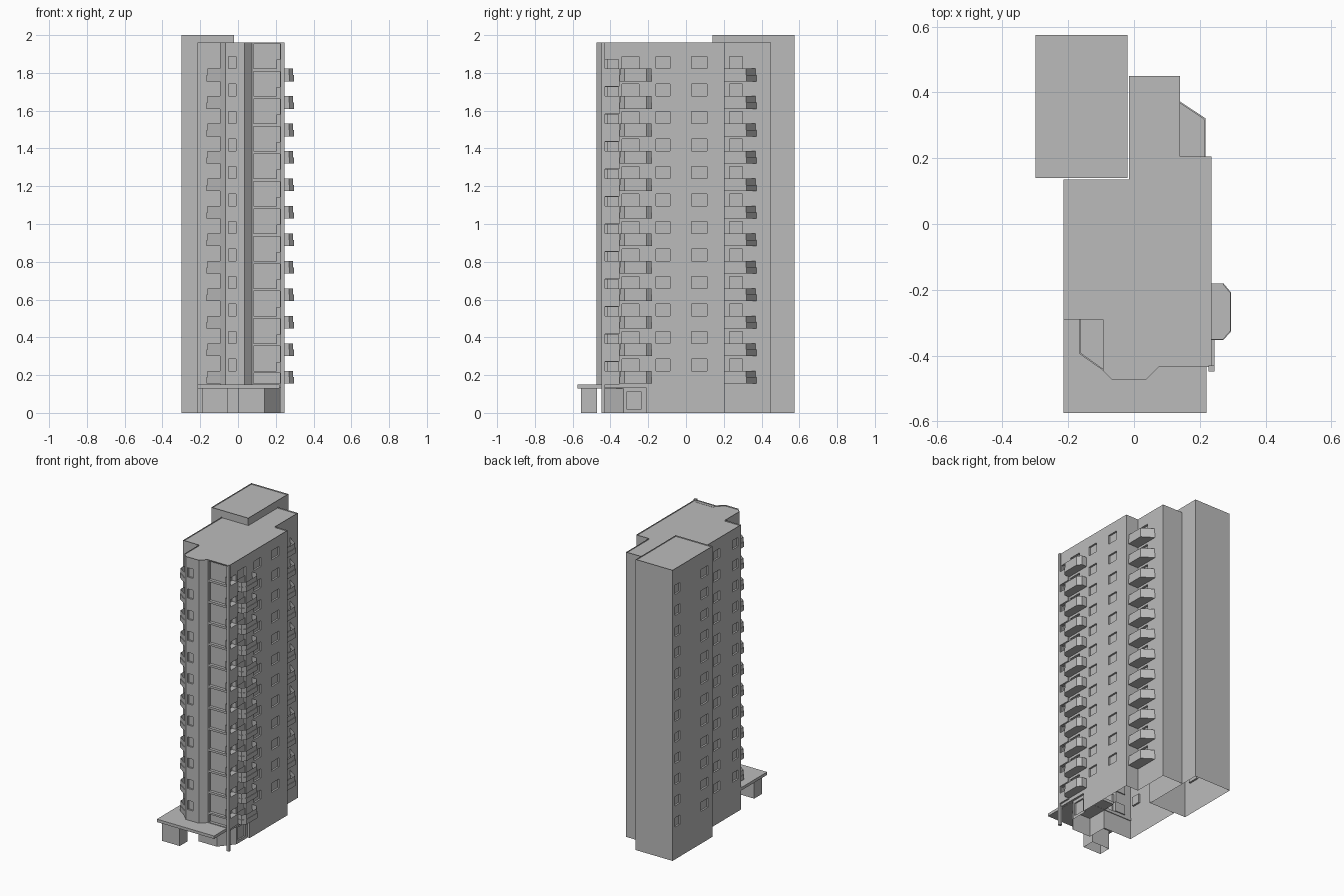
import bpy, bmesh
from mathutils import Vector

cube = bpy.data.objects.get("Cube")
if cube:
    bpy.data.objects.remove(cube, do_unlink=True)

concrete = bpy.data.materials.new("concrete_grey")
concrete.use_nodes = True
GREY = (0.5, 0.5, 0.5, 1)
concrete.diffuse_color = GREY
concrete.node_tree.nodes["Principled BSDF"].inputs["Base Color"].default_value = GREY

FLOORS = [0.155 + 0.1455 * k for k in range(12)]


def finish(bm, name):
    mesh = bpy.data.meshes.new(name)
    bm.to_mesh(mesh)
    bm.free()
    mesh.materials.append(concrete)
    ob = bpy.data.objects.new(name, mesh)
    bpy.context.collection.objects.link(ob)
    return ob


def face(bm, pts):
    return bm.faces.new([bm.verts.new(p) for p in pts])


def wall(bm, p, q, z0, z1, openings):
    """Flat wall from p to q; each opening (start, end, bottom, top, depth) is a recess."""
    p, q = Vector(p), Vector(q)
    run = q - p
    length = run.length
    axis = 0 if abs(run.x) > abs(run.y) else 1
    d = run / length
    inward = Vector((-d.y, d.x))

    def at(u, z, depth=0):
        v = p + d * u + inward * depth
        return (v.x, v.y, z)

    holes = []
    for a, b, low, high, depth in openings:
        u0, u1 = sorted((abs(a - p[axis]), abs(b - p[axis])))
        holes.append((u0, u1, low, high, depth))
    us = sorted({0, length} | {h[i] for h in holes for i in (0, 1)})
    zs = sorted({z0, z1} | {h[i] for h in holes for i in (2, 3)})
    for ua, ub in zip(us, us[1:]):
        for za, zb in zip(zs, zs[1:]):
            um, zm = (ua + ub) / 2, (za + zb) / 2
            if not any(h[0] < um < h[1] and h[2] < zm < h[3] for h in holes):
                face(bm, [at(ua, za), at(ub, za), at(ub, zb), at(ua, zb)])
    for u0, u1, low, high, depth in holes:
        ring = [(u0, low), (u1, low), (u1, high), (u0, high)]
        face(bm, [at(u, z, depth) for u, z in ring])
        for (ua, za), (ub, zb) in zip(ring, ring[1:] + ring[:1]):
            face(bm, [at(ua, za), at(ub, zb), at(ub, zb, depth), at(ua, za, depth)])


def sunk_top(bm, outline, z, rim, depth):
    """Top face with a raised rim around it."""
    top = face(bm, [(x, y, z) for x, y in outline])
    bmesh.ops.inset_region(bm, faces=[top], thickness=rim, use_even_offset=True)
    bmesh.ops.inset_region(bm, faces=[top], thickness=0, depth=-depth)


def shell(name, outline, z0, z1, openings=None, roof=True):
    """Walls around a counter-clockwise outline, open underneath."""
    bm = bmesh.new()
    for i, p in enumerate(outline):
        wall(bm, p, outline[(i + 1) % len(outline)], z0, z1, (openings or {}).get(i, []))
    if roof:
        sunk_top(bm, outline, z1, 0.007, 0.008)
    return finish(bm, name)


def box(name, x0, x1, y0, y1, z0, z1):
    bm = bmesh.new()
    bmesh.ops.create_cube(bm, size=1)
    for v in bm.verts:
        v.co = ((x0, x1)[v.co.x > 0], (y0, y1)[v.co.y > 0], (z0, z1)[v.co.z > 0])
    return finish(bm, name)


def per_floor(a, b, low, high, depth):
    return [(a, b, f + low, f + high, depth) for f in FLOORS]


def window(a, b):
    return per_floor(a, b, 0.067, 0.13, 0.012)


def door(a, b):
    return per_floor(a, b, 0.003, 0.13, 0.015)


# Main block above the entrance level
body = [(0.235, -0.435), (0.235, 0.205), (0.14, 0.205), (0.14, 0.45),
        (-0.015, 0.45), (-0.015, 0.135), (-0.215, 0.135), (-0.215, -0.29),
        (-0.095, -0.29), (-0.095, -0.445), (-0.065, -0.475), (0.035, -0.475),
        (0.075, -0.435)]
side_gaps = per_floor(-0.428, -0.357, 0.067, 0.115, 0.03)
front_panels = per_floor(0.083, 0.222, 0.067, 0.198, 0.02)
front_panels.append((0.083, 0.222, 0.155, 0.21, 0.02))
shell("main_block", body, 0.15, 1.96, {
    0: side_gaps + door(-0.34, -0.25) + window(-0.16, -0.085) + window(0.03, 0.11),
    2: door(0.23, 0.3),
    6: window(0.01, -0.06) + window(-0.2, -0.26),
    8: door(-0.31, -0.38),
    10: window(-0.05, -0.01),
    12: front_panels,
})

# Ground storey, stepped back at the front corner
ground = [(0.22, -0.33), (0.22, -0.21), (0.235, -0.21)] + body[1:8] + [
    (0, -0.29), (0, -0.43), (0.14, -0.43)]
shell("ground_storey", ground, 0, 0.15,
      {0: [(-0.315, -0.235, 0.02, 0.11, 0.01)]}, roof=False)

# Taller rear tower
tower = [(-0.02, 0.14), (-0.02, 0.575), (-0.30, 0.575), (-0.30, 0.14)]
shell("rear_tower", tower, 0, 2, {2: window(0.55, 0.495) + window(0.265, 0.19)})

# Entrance canopy, porch and corner post
box("entrance_canopy", -0.215, 0.22, -0.575, -0.285, 0.13, 0.15)
box("porch_ceiling", 0.0, 0.234, -0.434, -0.2, 0.131, 0.151)
shell("porch_box", [(-0.19, -0.555), (-0.055, -0.555), (-0.055, -0.47), (-0.19, -0.47)],
      0, 0.13, roof=False)
box("corner_post", 0.226, 0.245, -0.448, -0.43, 0, 1.96)


def balconies(name, outline, anchor):
    """One balcony per floor: hollow tray with a slightly wider lower band."""
    ax, ay = anchor
    wide = [(ax + (x - ax) * 1.05, ay + (y - ay) * 1.03) for x, y in outline]
    for i, f in enumerate(FLOORS):
        bm = bmesh.new()
        mid, top = f + 0.034, f + 0.067
        n = len(outline)
        for j in range(n):
            k = (j + 1) % n
            face(bm, [(*wide[j], f), (*wide[k], f), (*wide[k], mid), (*wide[j], mid)])
            face(bm, [(*wide[j], mid), (*wide[k], mid), (*outline[k], mid), (*outline[j], mid)])
            face(bm, [(*outline[j], mid), (*outline[k], mid), (*outline[k], top), (*outline[j], top)])
        face(bm, [(*p, f) for p in reversed(wide)])
        sunk_top(bm, outline, top, 0.007, 0.055)
        finish(bm, f"{name}_{i + 1}")


balconies("right_balcony", [(0.228, -0.35), (0.27, -0.35), (0.292, -0.325),
                            (0.292, -0.21), (0.27, -0.183), (0.228, -0.183)], (0.228, -0.267))
balconies("rear_balcony", [(0.133, 0.198), (0.213, 0.198), (0.213, 0.318),
                           (0.133, 0.372)], (0.133, 0.198))
balconies("front_balcony", [(-0.088, -0.283), (-0.162, -0.283), (-0.162, -0.392),
                            (-0.088, -0.445)], (-0.088, -0.283))

# Side spandrels between the corner post and the right balconies
for i, f in enumerate(FLOORS):
    low = max(f - 0.028, 0.15)
    box(f"side_spandrel_{i + 1}", 0.234, 0.245, -0.435, -0.352, low, f + 0.067)
